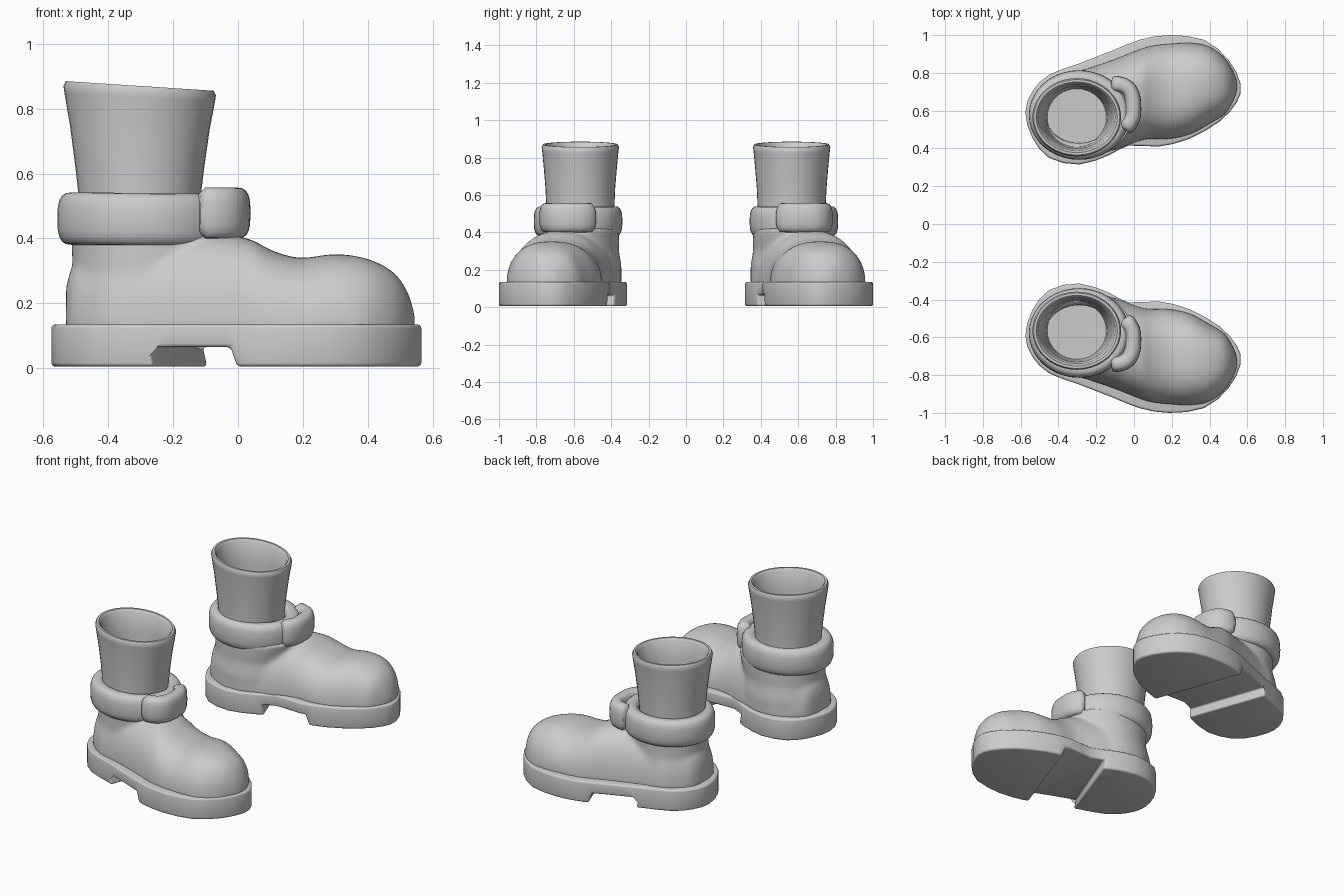
import bpy, bmesh, math

if "Cube" in bpy.data.objects:
    bpy.data.objects.remove(bpy.data.objects["Cube"])

grey = bpy.data.materials.new("light_grey")
grey.use_nodes = True
grey.diffuse_color = (0.6, 0.6, 0.6, 1)
grey.node_tree.nodes["Principled BSDF"].inputs["Base Color"].default_value = (0.6, 0.6, 0.6, 1)

# Sole outline seen from above, heel first
SOLE = [(-.575, .59), (-.54, .7), (-.45, .79), (-.29, .85), (-.11, .92), (.03, .975),
        (.185, 1), (.37, .975), (.5, .87), (.565, .74), (.545, .645), (.45, .54),
        (.29, .45), (.13, .41), (-.03, .415), (-.13, .365), (-.29, .315), (-.45, .35),
        (-.54, .46)]
# Foot stations: x, inner y, outer y, top height
FOOT = [(-.53, .53, .63, .25), (-.5, .44, .7, .33), (-.4, .37, .78, .4), (-.29, .345, .81, .42),
        (-.11, .39, .87, .42), (.03, .44, .925, .4), (.1, .45, .945, .365), (.19, .45, .955, .34),
        (.3, .475, .96, .352), (.4, .53, .94, .337), (.48, .58, .88, .295), (.525, .65, .81, .23),
        (.545, .7, .76, .16)]
# Front fold of the cuff, along its middle line
FOLD = [(-.12, .745), (-.05, .73), (-.015, .69), (-.005, .63), (-.01, .56), (-.05, .5)]


def smooth_path(points, closed, steps=3):
    """Catmull-Rom curve through the points."""
    n = len(points)
    pick = (lambda i: points[i % n]) if closed else (lambda i: points[min(max(i, 0), n - 1)])
    out = []
    for i in range(n if closed else n - 1):
        a, b, c, d = (pick(i + k) for k in (-1, 0, 1, 2))
        for s in range(steps):
            t = s / steps
            out.append(tuple(q + t * (r - p + t * (2 * p - 5 * q + 4 * r - u
                       + t * (3 * q - p - 3 * r + u))) / 2 for p, q, r, u in zip(a, b, c, d)))
    return out if closed else out + [points[-1]]


def loft(bm, rings, caps=True, loop=False):
    """Skin a list of equal closed rings."""
    rows = [[bm.verts.new(p) for p in ring] for ring in rings]
    n = len(rows[0])
    for k in range(len(rows) if loop else len(rows) - 1):
        a, b = rows[k], rows[(k + 1) % len(rows)]
        for i in range(n):
            j = (i + 1) % n
            bm.faces.new((a[i], a[j], b[j], b[i]))
    if caps and not loop:
        bm.faces.new(rows[0])
        bm.faces.new(rows[-1])


def ellipse(cx, cy, rx, ry, z, tilt=0, n=40):
    angles = [math.tau * i / n for i in range(n)]
    return [(cx + rx * math.cos(a), cy + ry * math.sin(a), z - tilt * rx * math.cos(a))
            for a in angles]


def make(name, bm, side):
    for v in bm.verts:
        v.co.y *= side
    bmesh.ops.recalc_face_normals(bm, faces=bm.faces)
    mesh = bpy.data.meshes.new(name)
    bm.to_mesh(mesh)
    bm.free()
    mesh.materials.append(grey)
    ob = bpy.data.objects.new(name, mesh)
    bpy.context.collection.objects.link(ob)
    return ob


def finish(ob, angle=40):
    """Bake the modifiers and shade smooth."""
    deps = bpy.context.evaluated_depsgraph_get()
    mesh = bpy.data.meshes.new_from_object(ob.evaluated_get(deps))
    ob.modifiers.clear()
    ob.data = mesh
    bpy.ops.object.select_all(action="DESELECT")
    ob.select_set(True)
    bpy.context.view_layer.objects.active = ob
    bpy.ops.object.shade_smooth_by_angle(angle=math.radians(angle))


def band(path, heights, half_w, half_h, closed):
    """Rounded bar swept along a flat path."""
    rings, n = [], len(path)
    for i, (x, y) in enumerate(path):
        a = path[(i - 1) % n] if closed else path[max(i - 1, 0)]
        b = path[(i + 1) % n] if closed else path[min(i + 1, n - 1)]
        dx, dy = b[0] - a[0], b[1] - a[1]
        d = math.hypot(dx, dy)
        ends = 1 if closed or 0 < i < n - 1 else 0.75
        ring = []
        for k in range(20):
            c, s = math.cos(math.tau * k / 20), math.sin(math.tau * k / 20)
            u = math.copysign(abs(c) ** 0.7, c) * half_w * ends
            w = math.copysign(abs(s) ** 0.7, s) * half_h * ends
            ring.append((x + u * dy / d, y - u * dx / d, heights(x) + w))
        rings.append(ring)
    bm = bmesh.new()
    loft(bm, rings, loop=closed)
    return bm


def boot(label, side):
    # Sole with a slanted arch notch in front of the heel
    outline = smooth_path(SOLE, True, 2)
    bm = bmesh.new()
    loft(bm, [[(x, y, z) for x, y in outline] for z in (.005, .135)])
    sole = make(label + "_sole", bm, side)
    bm = bmesh.new()
    notch = [(-.255, -.05), (-.285, .065), (0, .065), (.045, -.05)]
    loft(bm, [[(x - .36 * (y - .88), y, z) for x, z in notch] for y in (.1, 1.2)])
    cutter = make(label + "_notch_cutter", bm, side)
    cutter.hide_render = True
    cut = sole.modifiers.new("notch", "BOOLEAN")
    cut.operation, cut.object, cut.solver = "DIFFERENCE", cutter, "EXACT"
    bev = sole.modifiers.new("round", "BEVEL")
    bev.width, bev.segments, bev.limit_method = .018, 3, "ANGLE"
    bev.angle_limit = math.radians(40)
    finish(sole)
    bpy.data.objects.remove(cutter)

    # Upper: foot and ankle fused into one skin
    bm = bmesh.new()
    rings = []
    for x, y0, y1, top in smooth_path(FOOT, False):
        ring = []
        for k in range(25):
            c, s = math.cos(math.pi * k / 24), math.sin(math.pi * k / 24)
            y = (y0 + y1) / 2 + (y1 - y0) / 2 * math.copysign(abs(c) ** .8, c)
            ring.append((x, y, .11 + (top - .11) * s ** .85))
        rings.append(ring)
    loft(bm, rings)
    loft(bm, [ellipse(-.28, .57, .25, .225, .11), ellipse(-.28, .57, .25, .225, .22),
              ellipse(-.275, .57, .235, .212, .3), ellipse(-.26, .57, .255, .212, .42)])
    upper = make(label + "_upper", bm, side)
    fuse = upper.modifiers.new("fuse", "REMESH")
    fuse.mode, fuse.voxel_size = "VOXEL", .012
    soft = upper.modifiers.new("soften", "SMOOTH")
    soft.factor, soft.iterations = .5, 8
    finish(upper, 180)

    # Padded cuff and its overlapping front fold
    ring = [p[:2] for p in ellipse(-.29, .577, .222, .192, 0)]
    cuff = make(label + "_cuff", band(ring, lambda x: .456 - .01 * x, .045, .081, True), side)
    finish(cuff, 60)
    fold = band(smooth_path(FOLD, False), lambda x: .478, .043, .079, False)
    finish(make(label + "_cuff_fold", fold, side), 60)

    # Flared hollow sock with a rounded, tilted rim
    bm = bmesh.new()
    wall = [(.18, .18, .36), (.188, .182, .53), (.2, .186, .63), (.215, .195, .74),
            (.232, .204, .835), (.235, .207, .855), (.228, .2, .87), (.215, .187, .87),
            (.203, .175, .855), (.185, .165, .74), (.165, .158, .55), (.155, .15, .4)]
    loft(bm, [ellipse(-.303, .565, rx, ry, z, .065 * max(0, (z - .53) / .34))
              for rx, ry, z in wall])
    finish(make(label + "_sock", bm, side), 50)


boot("front", -1)
boot("rear", 1)
